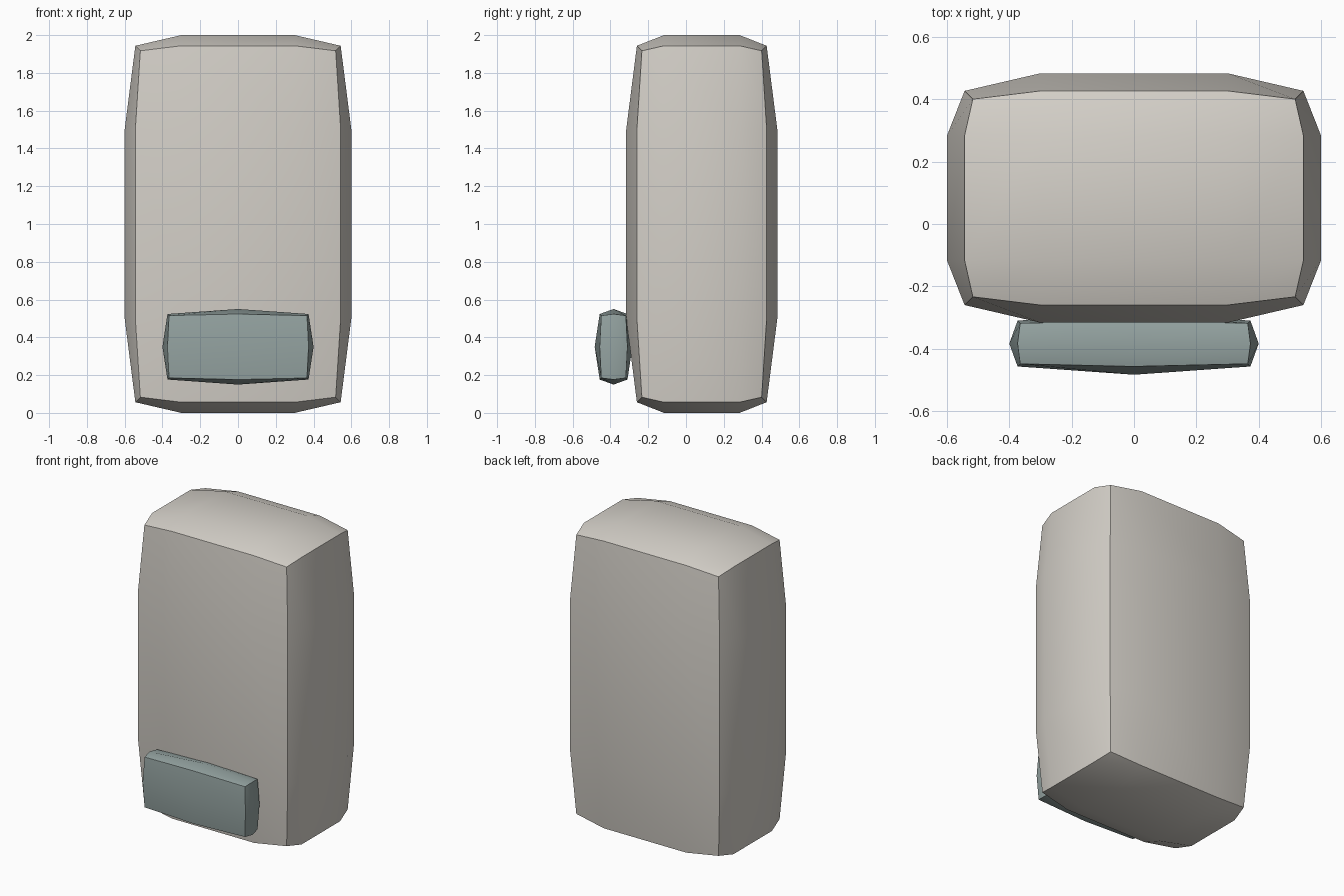
import bpy, bmesh

if "Cube" in bpy.data.objects:
    bpy.data.objects.remove(bpy.data.objects["Cube"])


def material(name, rgb):
    m = bpy.data.materials.new(name)
    m.diffuse_color = (*rgb, 1.0)
    m.use_nodes = True
    m.node_tree.nodes["Principled BSDF"].inputs["Base Color"].default_value = m.diffuse_color
    return m


def bulged_box(name, centre, half, cuts, edge_drop, corner_drop, mat):
    """Box with gently domed sides and crisp edges: rims are pulled inwards."""
    bm = bmesh.new()
    bmesh.ops.create_cube(bm, size=2.0)
    bmesh.ops.subdivide_edges(bm, edges=bm.edges[:], cuts=cuts, use_grid_fill=True)
    rim = set()
    for v in bm.verts:
        outer = [abs(c) > 0.9 for c in v.co]
        drop = (0, 0, edge_drop, corner_drop)[sum(outer)]
        if sum(outer) > 1:
            rim.add(v)
        for i in range(3):
            sign = 0 if abs(v.co[i]) < 0.1 else (1 if v.co[i] > 0 else -1)
            size = half[i] - drop if outer[i] else half[i] * 0.5
            v.co[i] = centre[i] + sign * size
    for f in bm.faces:
        f.smooth = True
    # only the box rims stay sharp
    for e in bm.edges:
        e.smooth = not (e.verts[0] in rim and e.verts[1] in rim)
    bmesh.ops.recalc_face_normals(bm, faces=bm.faces[:])
    mesh = bpy.data.meshes.new(name)
    bm.to_mesh(mesh)
    bm.free()
    mesh.materials.append(mat)
    ob = bpy.data.objects.new(name, mesh)
    bpy.context.collection.objects.link(ob)
    return ob


cream = material("warm_light_grey", (0.66, 0.63, 0.58))
teal = material("grey_teal", (0.30, 0.37, 0.36))

# tall main body
bulged_box("main_body", (0, 0.0835, 1.0), (0.6, 0.4, 1.0), 2, 0.0565, 0.083, cream)
# low panel on the front
bulged_box("front_panel", (0, -0.3835, 0.35), (0.4, 0.1, 0.2), 1, 0.0265, 0.035, teal)
